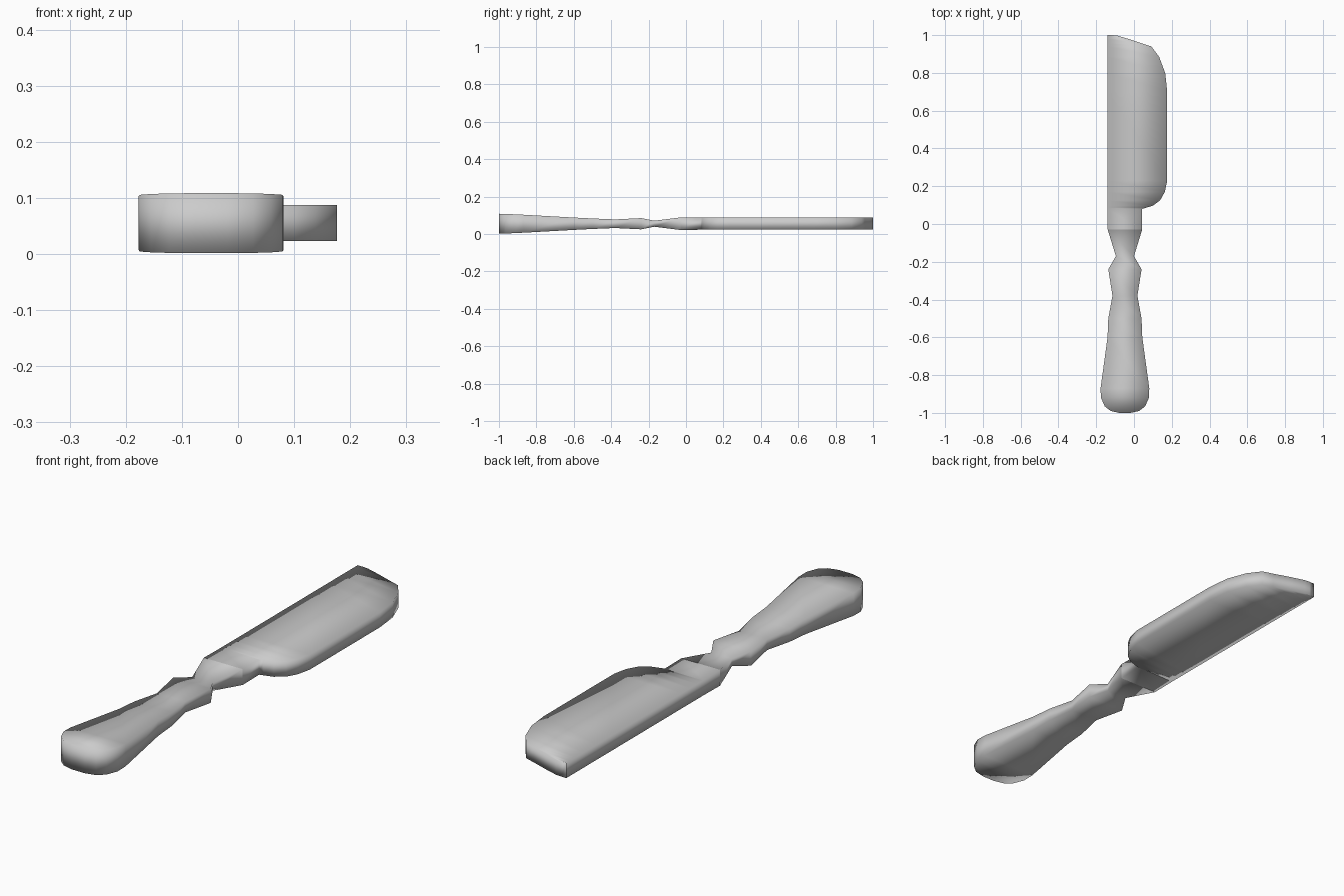
import bpy, bmesh

if "Cube" in bpy.data.objects:
    bpy.data.objects.remove(bpy.data.objects["Cube"])


def loft(name, stations, cap_first, cap_last):
    """Skin rectangular sections: y, left x, right x, half thickness."""
    mid = 0.055
    bm = bmesh.new()
    rings = []
    for y, xl, xr, h in stations:
        rings.append([bm.verts.new(p) for p in (
            (xl, y, mid - h), (xr, y, mid - h), (xr, y, mid + h), (xl, y, mid + h))])
    for a, b in zip(rings, rings[1:]):
        for i in range(4):
            j = (i + 1) % 4
            bm.faces.new((a[i], a[j], b[j], b[i]))
    if cap_first:
        bm.faces.new(rings[0])
    if cap_last:
        bm.faces.new(rings[-1][::-1])
    bmesh.ops.recalc_face_normals(bm, faces=bm.faces)
    mesh = bpy.data.meshes.new(name)
    bm.to_mesh(mesh)
    bm.free()
    for p in mesh.polygons:
        p.use_smooth = True
    obj = bpy.data.objects.new(name, mesh)
    bpy.context.collection.objects.link(obj)
    return obj


# Handle: symmetric about its own axis (y, half width, half thickness)
axis = -0.048
grip = [(-1.0, 0.03, 0.0535), (-0.99, 0.075, 0.053), (-0.965, 0.107, 0.052),
        (-0.92, 0.127, 0.0505), (-0.87, 0.129, 0.048), (-0.6, 0.092, 0.033),
        (-0.5, 0.088, 0.028), (-0.38, 0.066, 0.023), (-0.24, 0.088, 0.030),
        (-0.17, 0.048, 0.016), (-0.03, 0.091, 0.0335)]
loft("handle", [(y, axis - w, axis + w, h) for y, w, h in grip], True, False)

# Blade: straight spine on the left, curved cutting edge on the right
edge = [(-0.03, 0.043), (0.08, 0.043), (0.085, 0.06), (0.097, 0.1), (0.125, 0.138),
        (0.17, 0.163), (0.23, 0.176), (0.7, 0.176), (0.8, 0.165), (0.885, 0.133),
        (0.94, 0.092), (0.955, 0.045), (0.98, -0.03), (0.998, -0.09), (1.0, -0.115)]
loft("blade", [(y, -0.139, x, 0.0335 if y < 0 else 0.032) for y, x in edge], False, True)
